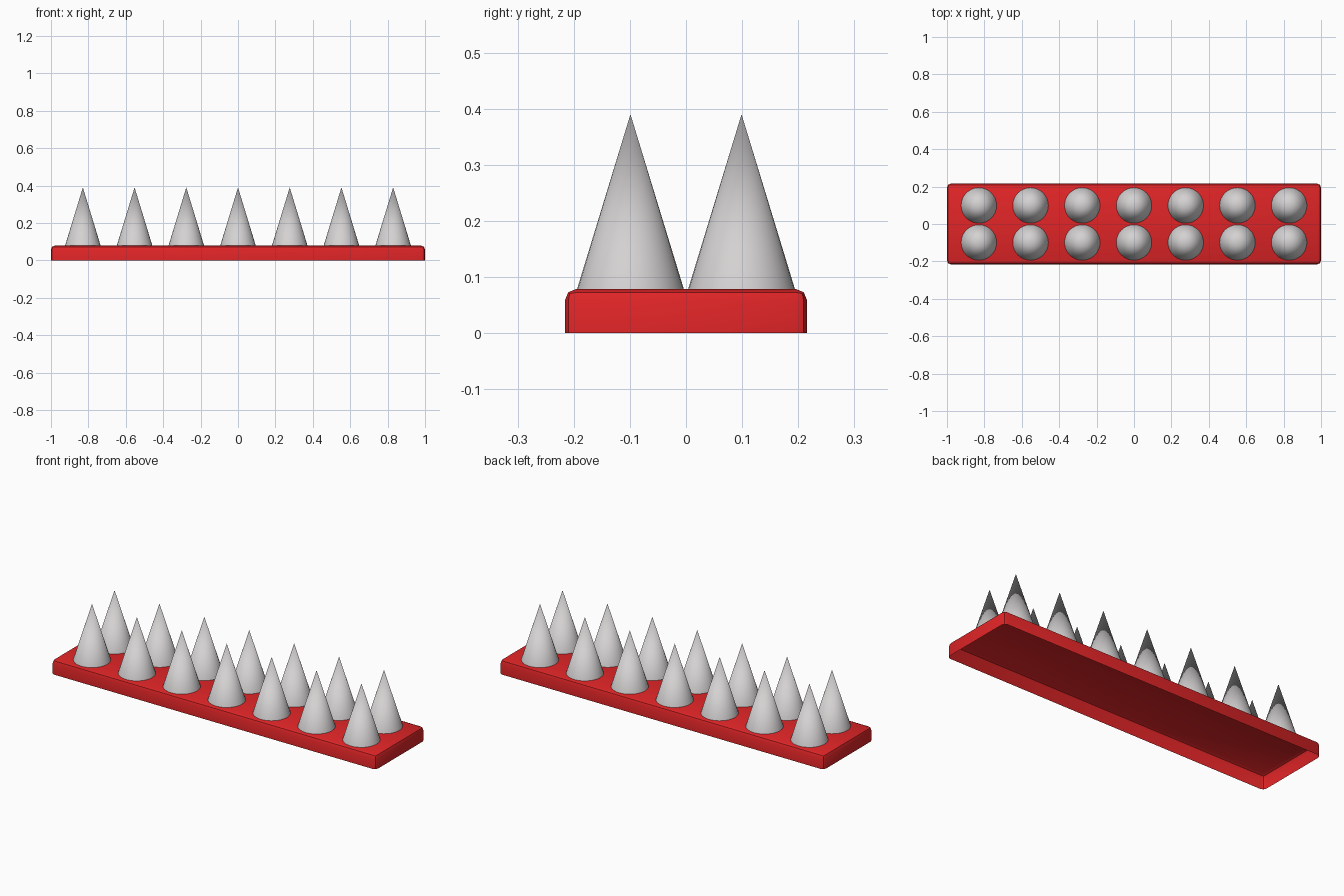
import bpy, bmesh

if "Cube" in bpy.data.objects:
    bpy.data.objects.remove(bpy.data.objects["Cube"])

def material(name, rgb):
    m = bpy.data.materials.new(name)
    m.diffuse_color = (*rgb, 1)
    m.use_nodes = True
    m.node_tree.nodes["Principled BSDF"].inputs["Base Color"].default_value = m.diffuse_color
    return m

red = material("red", (0.75, 0.018, 0.02))
grey = material("light grey", (0.66, 0.64, 0.64))

def add_object(name, mesh):
    ob = bpy.data.objects.new(name, mesh)
    bpy.context.collection.objects.link(ob)
    return ob

def to_mesh(bm, name, mat):
    me = bpy.data.meshes.new(name)
    bm.to_mesh(me)
    bm.free()
    me.materials.append(mat)
    return me

L, W, H = 2.0, 0.432, 0.079

# Base tray: thin shell open underneath, rounded top and corners
bm = bmesh.new()
bmesh.ops.create_cube(bm, size=1)
for v in bm.verts:
    v.co = (v.co.x * L, v.co.y * W, (v.co.z + 0.5) * H)
bottom = [f for f in bm.faces if f.normal.z < -0.5]
bmesh.ops.delete(bm, geom=bottom, context='FACES_ONLY')
rounded = [e for e in bm.edges if not e.is_boundary]
bmesh.ops.bevel(bm, geom=rounded, offset=0.021, offset_type='OFFSET',
                segments=2, profile=0.5, affect='EDGES')
base = add_object("base", to_mesh(bm, "base", red))
bpy.context.view_layer.objects.active = base
base.select_set(True)
bpy.ops.object.shade_smooth_by_angle()

# Spikes: two rows of seven open-bottomed cones sharing one mesh
R, TIP = 0.095, 0.39
bm = bmesh.new()
bmesh.ops.create_cone(bm, cap_ends=False, segments=32, radius1=R, radius2=0,
                      depth=TIP - H)
bmesh.ops.remove_doubles(bm, verts=bm.verts, dist=1e-5)
bmesh.ops.recalc_face_normals(bm, faces=bm.faces)
for f in bm.faces:
    f.smooth = True
spike = to_mesh(bm, "spike", grey)
for row, y in (("front", -0.099), ("back", 0.099)):
    for i in range(7):
        ob = add_object(f"{row}_spike_{i + 1}", spike)
        ob.location = ((i - 3) * 0.2765, y, (TIP + H) / 2)
